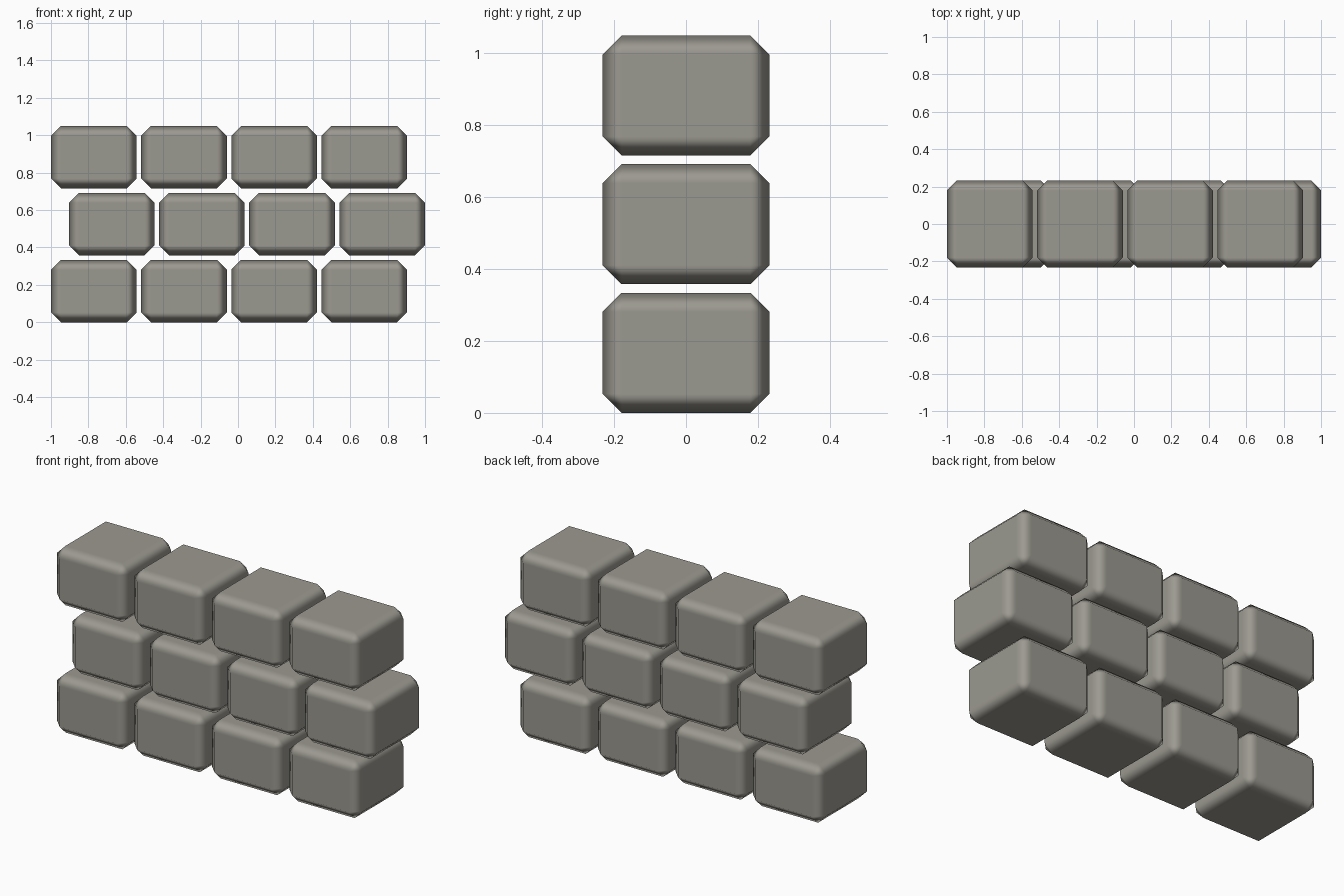
import bpy

if "Cube" in bpy.data.objects:
    bpy.data.objects.remove(bpy.data.objects["Cube"])

# Block size, spacing and layout
W, D, H = 0.458, 0.464, 0.334
PITCH_X, PITCH_Z = 0.482, 0.358
ROWS, COLS = 3, 4
CHAMFER = 0.053

stone = bpy.data.materials.new("warm grey stone")
stone.diffuse_color = (0.33, 0.32, 0.28, 1)
stone.use_nodes = True
stone.node_tree.nodes["Principled BSDF"].inputs["Base Color"].default_value = stone.diffuse_color


def block(name, x, z):
    """One chamfered, softly shaded stone block."""
    bpy.ops.mesh.primitive_cube_add(size=1, location=(x, 0, z))
    ob = bpy.context.object
    ob.name = name
    ob.scale = (W, D, H)
    bpy.ops.object.transform_apply(location=False, rotation=False, scale=True)
    ob.data.materials.append(stone)
    bpy.ops.object.shade_smooth()
    bevel = ob.modifiers.new("chamfer", 'BEVEL')
    bevel.width = CHAMFER
    bevel.segments = 1
    bevel.limit_method = 'NONE'
    bevel.harden_normals = True
    return ob


# Three courses; the middle one is shifted to the right
for row in range(ROWS):
    left = -0.904 if row % 2 else -1.0
    for col in range(COLS):
        block(f"stone_block_row{row + 1}_{col + 1}",
              left + W / 2 + col * PITCH_X,
              H / 2 + row * PITCH_Z)
